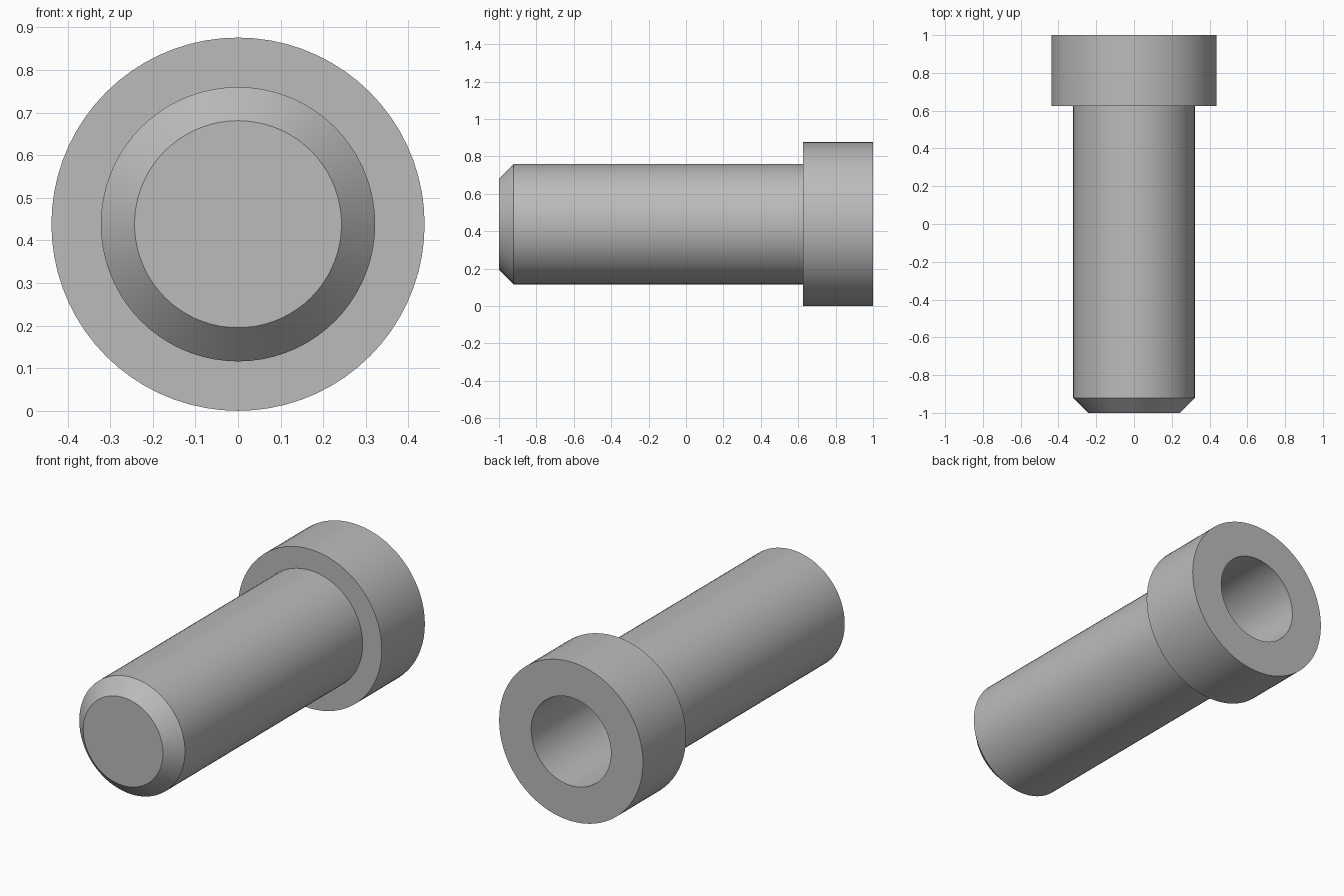
import bpy, bmesh, math
from mathutils import Matrix, Vector

cube = bpy.data.objects.get("Cube")
if cube:
    bpy.data.objects.remove(cube, do_unlink=True)

SEGMENTS = 72
HEAD_R, SHAFT_R, BORE_R = 0.438, 0.322, 0.243
WALL = SHAFT_R - BORE_R

steel = bpy.data.materials.new("grey steel")
steel.use_nodes = True
grey = (0.5, 0.5, 0.5, 1.0)
steel.diffuse_color = grey
steel.node_tree.nodes["Principled BSDF"].inputs["Base Color"].default_value = grey


def lathe(name, profile):
    """Spin (radius, y) points around the long axis; zero-radius ends become flat caps."""
    bm = bmesh.new()
    rings = []
    for radius, y in profile:
        ring = []
        for i in range(SEGMENTS):
            a = math.tau * i / SEGMENTS
            ring.append(bm.verts.new((radius * math.sin(a), y, HEAD_R + radius * math.cos(a))))
        rings.append(ring)
    for r0, r1 in zip(rings, rings[1:]):
        for i in range(SEGMENTS):
            j = (i + 1) % SEGMENTS
            bm.faces.new((r0[i], r0[j], r1[j], r1[i]))
    # Closed tip outside and closed floor inside
    bm.faces.new(rings[0])
    bm.faces.new(rings[-1])
    bmesh.ops.recalc_face_normals(bm, faces=bm.faces)
    mesh = bpy.data.meshes.new(name)
    bm.to_mesh(mesh)
    bm.free()
    mesh.materials.append(steel)
    obj = bpy.data.objects.new(name, mesh)
    bpy.context.collection.objects.link(obj)
    bpy.ops.object.select_all(action="DESELECT")
    obj.select_set(True)
    bpy.context.view_layer.objects.active = obj
    bpy.ops.object.shade_smooth_by_angle(angle=math.radians(30))
    return obj


# Chamfered tip, shaft, collar head and blind bore in one profile
lathe("flanged_sleeve", [
    (BORE_R, -1.0),
    (SHAFT_R, -1.0 + WALL),
    (SHAFT_R, 0.625),
    (HEAD_R, 0.625),
    (HEAD_R, 1.0),
    (BORE_R, 1.0),
    (BORE_R, -1.0 + WALL),
])
